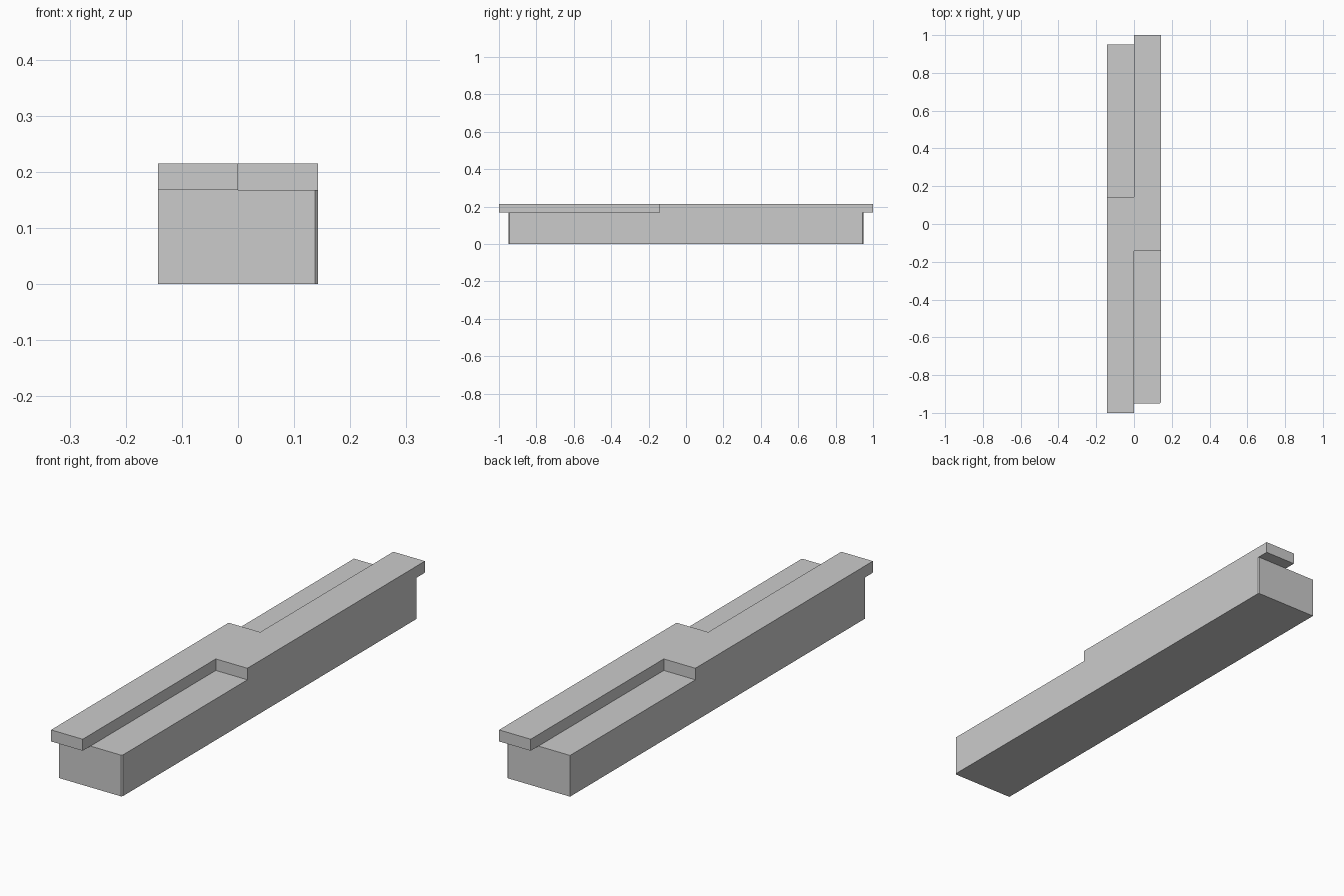
import bpy, bmesh

if "Cube" in bpy.data.objects:
    bpy.data.objects.remove(bpy.data.objects["Cube"])

W, END, LIP, STEP = 0.1425, 0.95, 1.0, 0.143   # half width, base end, slab end, overlap
Z_BASE, Z_TOP = 0.168, 0.215


def prism(name, outline, z0, z1):
    bm = bmesh.new()
    face = bm.faces.new([bm.verts.new((x, y, z0)) for x, y in outline])
    top = bmesh.ops.extrude_face_region(bm, geom=[face])["geom"]
    verts = [v for v in top if isinstance(v, bmesh.types.BMVert)]
    bmesh.ops.translate(bm, verts=verts, vec=(0, 0, z1 - z0))
    bmesh.ops.recalc_face_normals(bm, faces=bm.faces)
    mesh = bpy.data.meshes.new(name)
    bm.to_mesh(mesh)
    bm.free()
    obj = bpy.data.objects.new(name, mesh)
    bpy.context.collection.objects.link(obj)
    return obj


# Base block with a tiny chamfer on the right-hand upright corners
C = 0.005
body = prism("stepped_beam", [(-W, -END), (W - C, -END), (W, -END + C),
                              (W, END - C), (W - C, END), (-W, END)], 0, Z_BASE)

# Offset top slab: half the outline, repeated by a half turn
half = [(-W, STEP), (-W, -LIP), (0, -LIP), (0, -STEP)]
slab = prism("top_slab", half + [(-x, -y) for x, y in half], Z_BASE, Z_TOP)

# Join both into one solid
union = body.modifiers.new("join_slab", 'BOOLEAN')
union.operation = 'UNION'
union.solver = 'EXACT'
union.object = slab
bpy.context.view_layer.objects.active = body
bpy.ops.object.modifier_apply(modifier=union.name)
bpy.data.objects.remove(slab)
